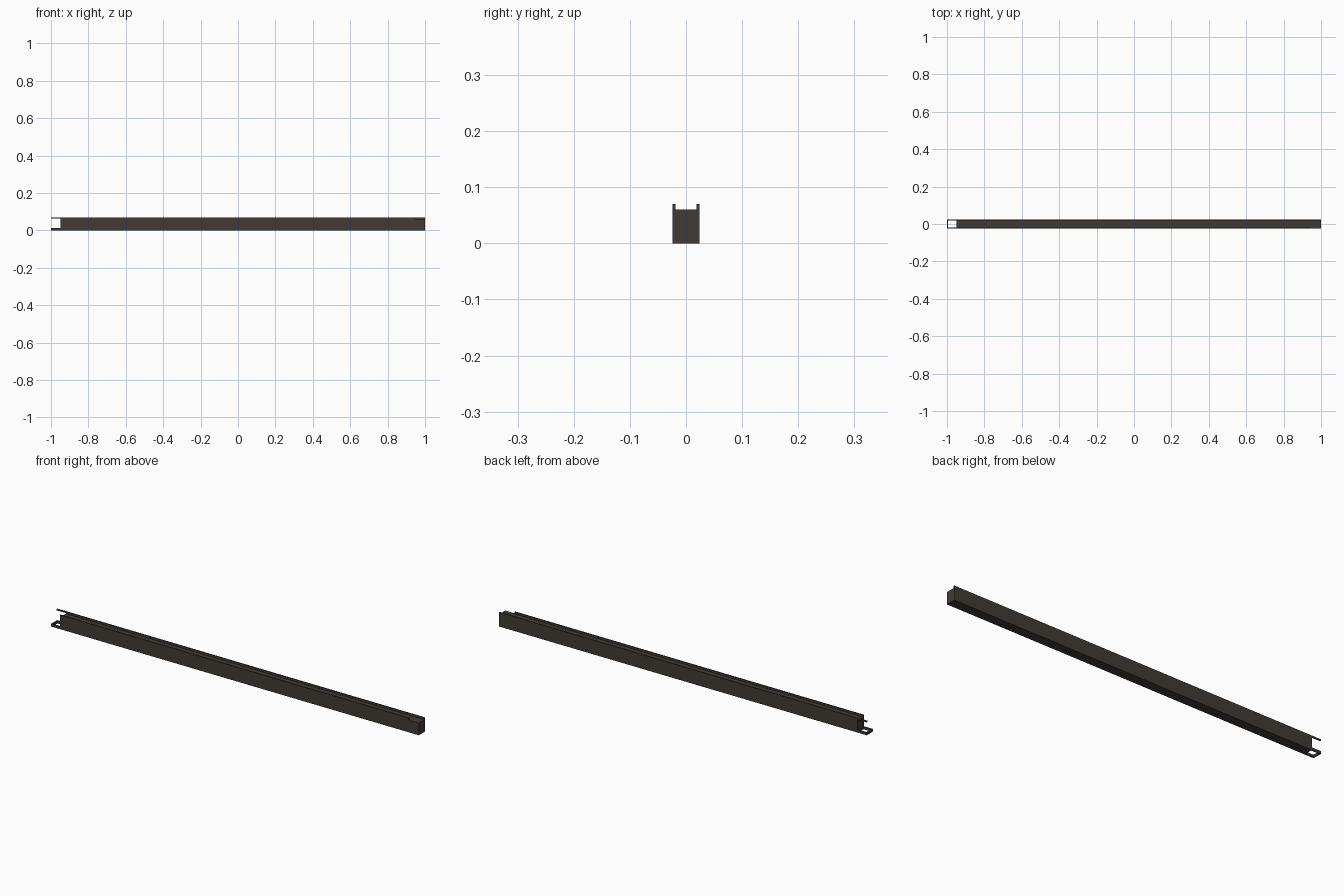
import bpy

if "Cube" in bpy.data.objects:
    bpy.data.objects.remove(bpy.data.objects["Cube"])

mat = bpy.data.materials.new("dark bronze")
mat.diffuse_color = (0.052, 0.044, 0.036, 1)
mat.use_nodes = True
mat.node_tree.nodes["Principled BSDF"].inputs["Base Color"].default_value = mat.diffuse_color

W = 0.024      # half width of the beam
T = 0.005      # wall thickness of lips and end frame


def box(name, x0, x1, y0, y1, z0, z1):
    v = [(x, y, z) for x in (x0, x1) for y in (y0, y1) for z in (z0, z1)]
    f = [(0, 1, 3, 2), (4, 6, 7, 5), (0, 4, 5, 1),
         (2, 3, 7, 6), (0, 2, 6, 4), (1, 5, 7, 3)]
    me = bpy.data.meshes.new(name)
    me.from_pydata(v, [], f)
    me.materials.append(mat)
    ob = bpy.data.objects.new(name, me)
    bpy.context.collection.objects.link(ob)
    return ob


# main beam, its top is the groove floor between the lips
box("beam", -0.95, 1.0, -W, W, 0, 0.06)

# raised lips: the front one is shorter, the back one overhangs the left end
box("front_lip", -0.95, 0.945, -W, -W + T, 0.06, 0.07)
box("back_lip", -0.95, 1.0, W - T, W, 0.06, 0.07)
box("back_lip_overhang", -1.0, -0.95, W - T, W, 0.063, 0.07)

# open frame at the foot of the left end
for side, y in (("front", -W), ("back", W - T)):
    box(side + "_frame_bar", -1.0, -0.95, y, y + T, 0, 0.013)
box("frame_end_bar", -1.0, -1.0 + T, -W + T, W - T, 0, 0.013)
